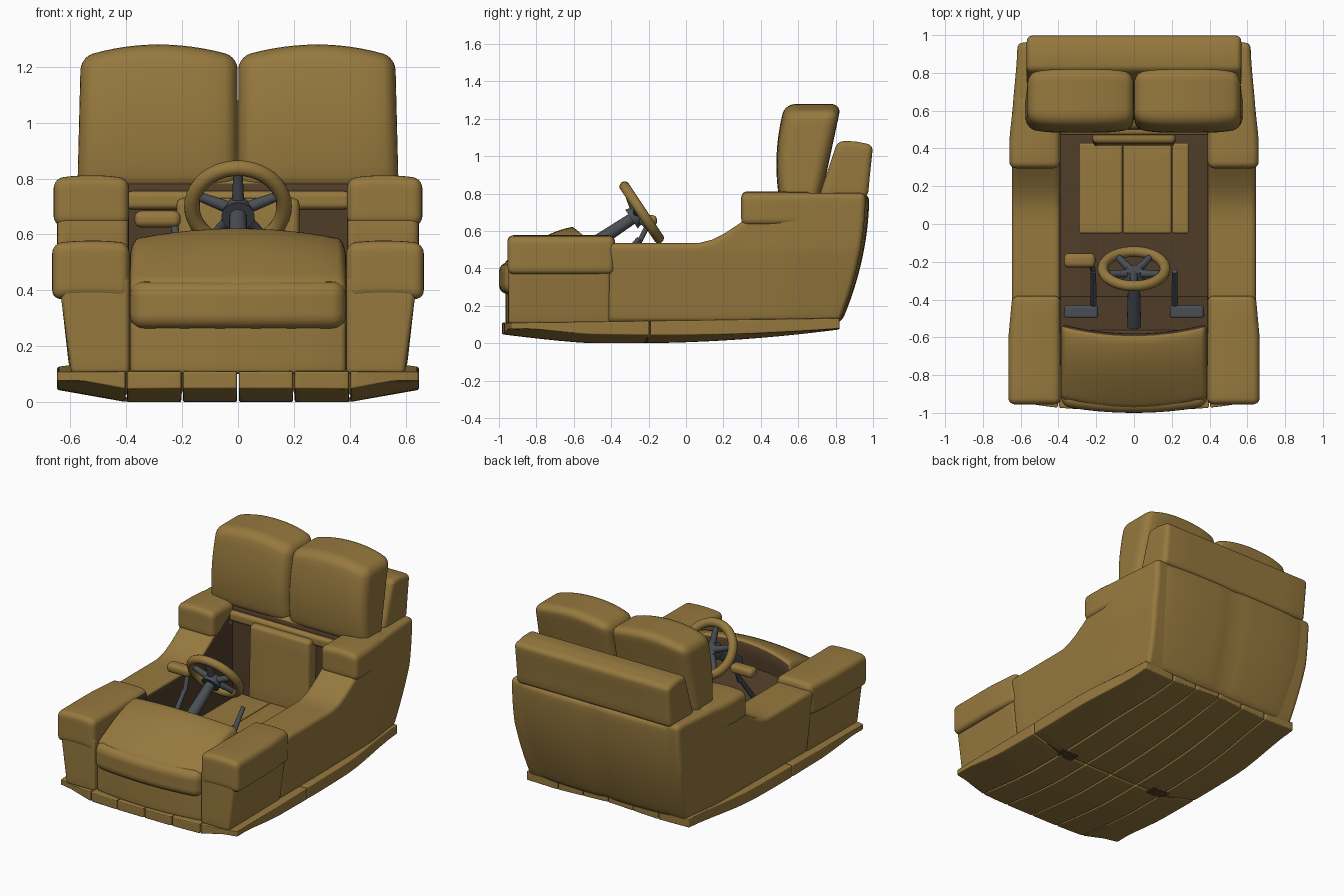
import bpy, bmesh, math
from mathutils import Vector

if "Cube" in bpy.data.objects:
    bpy.data.objects.remove(bpy.data.objects["Cube"])


def material(name, rgb):
    m = bpy.data.materials.new(name)
    m.diffuse_color = (*rgb, 1)
    m.use_nodes = True
    m.node_tree.nodes["Principled BSDF"].inputs["Base Color"].default_value = m.diffuse_color
    return m


MATS = [material("mustard_fabric", (0.305, 0.19, 0.048)),
        material("dark_brown_lining", (0.08, 0.046, 0.022)),
        material("dark_grey_metal", (0.068, 0.078, 0.088))]
GOLD, BROWN, GREY = 0, 1, 2


def clamp(v):
    return max(0.0, min(1.0, v))


def smooth(v):
    v = clamp(v)
    return v * v * (3 - 2 * v)


def finish(bm, name, mat=GOLD, rule=None, mirror=False):
    """Colour faces, mirror over x if asked, and make the object."""
    bm.normal_update()
    for f in bm.faces:
        f.smooth = True
        f.material_index = mat
        if rule and rule(f.calc_center_median(), f.normal):
            f.material_index = BROWN
    if mirror:
        new = bmesh.ops.duplicate(bm, geom=bm.verts[:] + bm.edges[:] + bm.faces[:])["geom"]
        for v in new:
            if isinstance(v, bmesh.types.BMVert):
                v.co.x *= -1
        bmesh.ops.reverse_faces(bm, faces=[f for f in new if isinstance(f, bmesh.types.BMFace)])
    me = bpy.data.meshes.new(name)
    bm.to_mesh(me)
    bm.free()
    for m in MATS:
        me.materials.append(m)
    me.set_sharp_from_angle(angle=math.radians(40))
    ob = bpy.data.objects.new(name, me)
    bpy.context.collection.objects.link(ob)
    return ob


def rbox(name, lo, hi, r, deform=None, n=11, **kw):
    """Box with rounded edges on a grid, then bent by a deform function."""
    bm = bmesh.new()
    bmesh.ops.create_cube(bm, size=1)
    bmesh.ops.subdivide_edges(bm, edges=bm.edges[:], cuts=n, use_grid_fill=True)
    half = [(b - a) / 2 for a, b in zip(lo, hi)]
    mid = Vector([(a + b) / 2 for a, b in zip(lo, hi)])
    last = n + 1
    for v in bm.verts:
        inner, d = Vector(), Vector()
        for a in range(3):
            i, h = round((v.co[a] + 0.5) * last), half[a]
            if i <= 3:
                p = -h + r * i / 3
            elif i >= last - 3:
                p = h - r * (last - i) / 3
            else:
                p = -h + r + (2 * h - 2 * r) * (i - 3) / (last - 6)
            inner[a] = max(-(h - r), min(h - r, p))
            d[a] = p - inner[a]
        if d.length > 1e-9:
            d = d.normalized() * r
        v.co = mid + inner + d
        if deform:
            v.co = Vector(deform(*v.co))
    return finish(bm, name, **kw)


def rod(name, p0, p1, r0, r1, mat=GREY, mirror=False):
    p0, p1 = Vector(p0), Vector(p1)
    bm = bmesh.new()
    bmesh.ops.create_cone(bm, cap_ends=True, segments=16, radius1=r0, radius2=r1, depth=(p1 - p0).length)
    rot = (p1 - p0).to_track_quat('Z', 'Y')
    for v in bm.verts:
        v.co = rot @ v.co + (p0 + p1) / 2
    return finish(bm, name, mat=mat, mirror=mirror)


# Plank base with an upturned underside
def side_rise(x):
    return 0.05 * clamp((abs(x) - 0.4) / 0.25)


def base_shape(x, t, z):
    u = abs(x) / 0.65
    front = -0.985 + 0.055 * u ** 3
    y = front + t * (0.82 - front)
    bottom = (0.05 * max(0, (-0.5 - y) / 0.5) ** 1.3
              + 0.09 * max(0, (y + 0.3) / 1.12) ** 2 * (1 - 0.3 * u) + side_rise(x) * (1 - 0.7 * t * t))
    top = 0.11 + 0.025 * t
    bottom = min(bottom, top - 0.035)
    return x * (1 - 0.08 * smooth((y - 0.2) / 0.6)), y, bottom + (top - bottom) * z / 0.1


for i, (a, b) in enumerate([(0, 0.2), (0.2, 0.4), (0.4, 0.65)]):
    for j, (t0, t1) in enumerate([(0, 0.42), (0.423, 1)]):
        rbox(f"base_plank_{i}_{j}", (a + 0.003, t0, 0), (b - 0.003, t1, 0.1), 0.007,
             base_shape, n=15, mirror=True)
rbox("underside_slots", (0.3, -0.25, 0.0), (0.52, -0.17, 0.016), 0.002,
     lambda x, y, z: (x, y, z + side_rise(x)), mat=BROWN, mirror=True)


# Sofa body: swept sides and curved rear wall
def rear_y(y, z):
    return y - 0.15 * max(0, (y - 0.5) / 0.47) * clamp((0.8 - z) / 0.7) ** 2


def side_shape(x, y, z):
    z += 0.267 * smooth((y - 0.05) / 0.55) * clamp((z - 0.12) / 0.38)
    out = clamp((x - 0.4) / 0.24)
    x -= out * (0.045 * clamp((0.5 - z) / 0.4) + 0.03 * smooth((y - 0.5) / 0.47))
    return x, rear_y(y, z), z


rbox("body_sides", (0.39, -0.42, 0.11), (0.647, 0.96, 0.535), 0.03, side_shape, n=25,
     rule=lambda c, n: n.x < -0.8, mirror=True)


def rear_shape(x, y, z):
    k = clamp((y - 0.5) / 0.47)
    y = rear_y(y, z) - k * (0.03 * (abs(x) / 0.6) ** 4 + 0.012 * math.exp(-(x / 0.05) ** 2))
    return x * (1 - 0.05 * clamp((0.5 - z) / 0.4)), y, z


rbox("rear_wall", (-0.6, 0.5, 0.11), (0.6, 0.98, 0.8), 0.04, rear_shape, n=21,
     rule=lambda c, n: n.y < -0.8)

# Backrest and two tall head cushions
rbox("backrest", (-0.568, 0.81, 0.78), (0.568, 1.0, 1.08), 0.03,
     lambda x, y, z: (x, y - (0.1 - 0.38 * (y - 0.81)) * (1.08 - z) / 0.3, z - 0.02 * clamp((y - 0.9) / 0.1) * clamp((z - 0.9) / 0.15)))


def cushion_shape(x, y, z):
    s, w, k = (x - 0.286) / 0.286, (z - 0.76) / 0.475, (y - 0.5) / 0.22
    y += w * (0.03 + 0.08 * k) - 0.03 * (1 - k) * 4 * w * (1 - w) + (1 - 2 * k) * 0.025 * s ** 4
    return x - 0.012 * w * clamp(s), y, z + w * 0.045 * (1 - s * s)


rbox("back_cushions", (0.001, 0.5, 0.76), (0.575, 0.72, 1.235), 0.045, cushion_shape, n=17, mirror=True)

# Rear armrests and front arms
rbox("rear_armrests", (0.39, 0.295, 0.63), (0.66, 0.68, 0.8), 0.035,
     lambda x, y, z: (x - 0.025 * clamp((y - 0.45) / 0.23) * clamp((x - 0.4) / 0.2), y,
                      z + 0.012 * (1 - ((x - 0.525) / 0.135) ** 2) * clamp((z - 0.65) / 0.1)), mirror=True)


def lining(c, n):
    return n.x < -0.85 and c.y > -0.57


rbox("front_arm_pads", (0.388, -0.955, 0.365), (0.665, -0.38, 0.568), 0.035,
     lambda x, y, z: (x - 0.02 * clamp((y + 0.6) / 0.22) * clamp((x - 0.4) / 0.2), y,
                      z + 0.01 * (1 - ((x - 0.525) / 0.14) ** 2)), rule=lining, mirror=True)
rbox("front_arm_posts", (0.388, -0.95, 0.1), (0.637, -0.405, 0.45), 0.02,
     lambda x, y, z: (x - 0.04 * clamp((0.4 - z) / 0.3) * clamp((x - 0.4) / 0.2), y, z),
     rule=lining, mirror=True)


# Bonnet made of seat cushions
def bonnet_shape(x, y, z):
    t, w, q = clamp((y + 0.97) / 0.39), (z - 0.33) / 0.1, (x / 0.385) ** 2
    z += w * (0.14 * math.sin(t * math.pi / 2) + 0.042 * (1 - q) * t)
    return x, y + 0.05 * q, z


def bow(x, y, z):
    return x, y + 0.035 * (x / 0.385) ** 2, z


rbox("bonnet_cushion", (-0.387, -0.98, 0.33), (0.387, -0.58, 0.435), 0.03, bonnet_shape, n=17,
     rule=lambda c, n: n.y > 0.8)
rbox("front_cushion", (-0.387, -1.0, 0.262), (0.387, -0.75, 0.432), 0.05, bow, n=15)
rbox("front_panel", (-0.387, -0.965, 0.1), (0.387, -0.7, 0.29), 0.02, bow)

# Cockpit lining: floor and sloping footwell
rbox("floor", (-0.4, -0.6, 0.105), (0.4, 0.53, 0.16), 0.005, mat=BROWN)
rbox("footwell", (-0.39, -0.75, 0.12), (0.39, -0.36, 0.47), 0.005,
     lambda x, y, z: (x, y - 0.2 * clamp((y + 0.75) / 0.39) * (z - 0.12) / 0.35, z), mat=BROWN)

# Driver seat of padded boards
for i, (a, b) in enumerate([(-0.29, -0.062), (-0.058, 0.198), (0.202, 0.29)]):
    rbox(f"seat_board_{i}", (a, -0.05, 0.15), (b, 0.43, 0.26), 0.012)
rbox("seat_back", (-0.22, 0.42, 0.24), (0.22, 0.52, 0.73), 0.025,
     lambda x, y, z: (x, y + 0.03 * (z - 0.5), z))
rbox("seat_back_rail", (-0.4, 0.47, 0.69), (0.4, 0.55, 0.755), 0.02)

# Steering wheel, spokes and column
tilt = math.radians(-56.5)
centre = Vector((0, -0.237, 0.70))
axis = Vector((0, -math.sin(tilt), math.cos(tilt)))
up = Vector((0, -math.cos(tilt), -math.sin(tilt)))
bpy.ops.mesh.primitive_torus_add(major_radius=0.165, minor_radius=0.028, major_segments=40,
                                 minor_segments=14, location=centre, rotation=(tilt, 0, 0))
wheel = bpy.context.object
wheel.name = "steering_wheel_rim"
wheel.data.materials.append(MATS[GOLD])
bpy.ops.object.shade_smooth()
hub = centre - axis * 0.03
for i in range(5):
    ang = math.radians(90 + 72 * i)
    tip = centre + 0.16 * (math.cos(ang) * Vector((1, 0, 0)) + math.sin(ang) * up)
    rod(f"wheel_spoke_{i}", hub, tip, 0.024, 0.016)
rod("wheel_hub", hub - axis * 0.035, hub + axis * 0.025, 0.06, 0.045)
rod("steering_column", centre - axis * 0.36, hub, 0.038, 0.03)

# Side levers with feet, and the padded lever grip
rod("levers", (0.215, -0.46, 0.3), (0.215, -0.25, 0.56), 0.018, 0.014, mirror=True)
rbox("lever_feet", (0.19, -0.5, 0.3), (0.37, -0.43, 0.36), 0.015, mat=GREY, mirror=True)
rbox("lever_grip", (-0.37, -0.23, 0.625), (-0.205, -0.155, 0.685), 0.025)
rod("lever_grip_stem", (-0.215, -0.25, 0.54), (-0.23, -0.195, 0.65), 0.014, 0.014)
